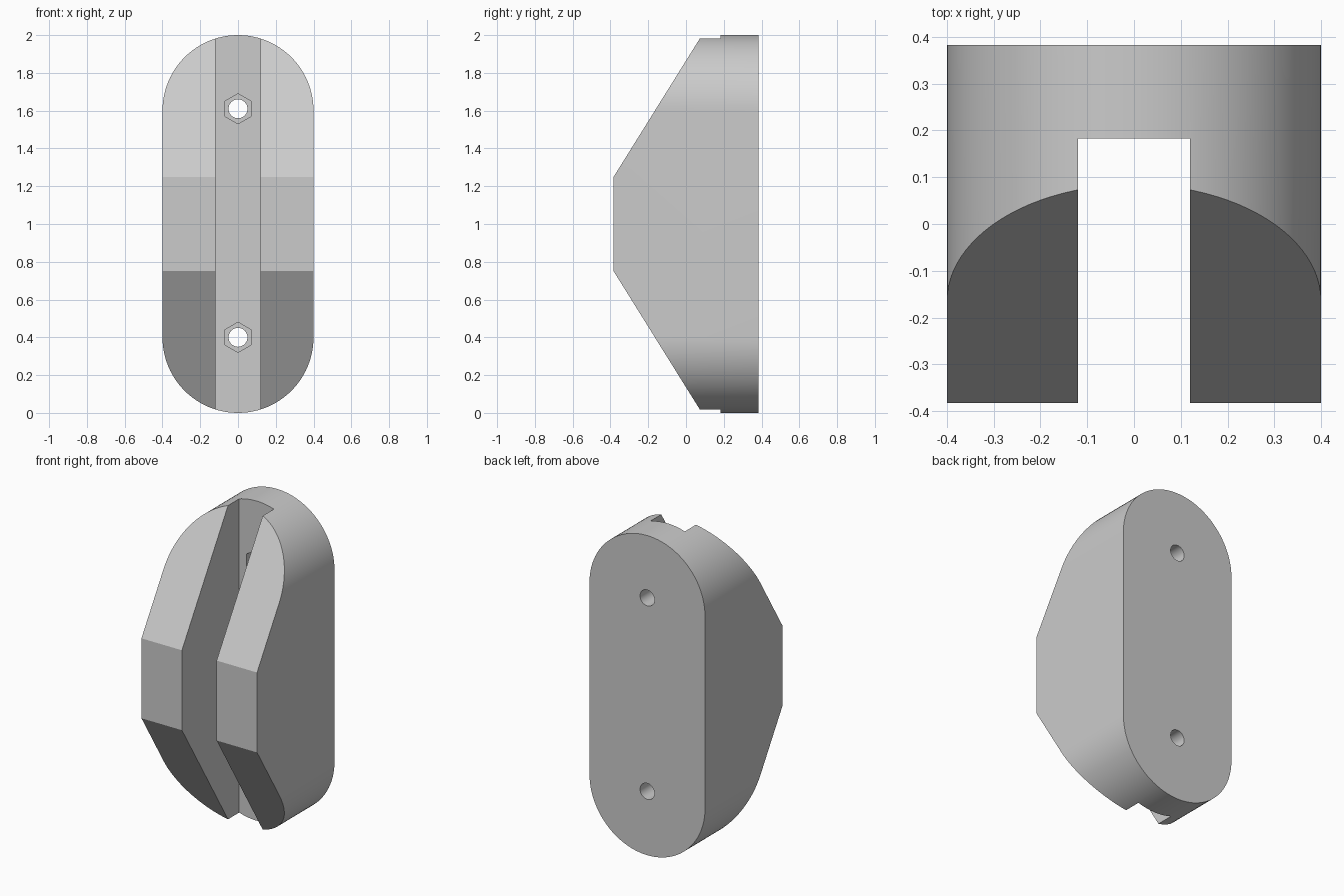
import bpy, bmesh, math
from mathutils import Vector, Matrix

if "Cube" in bpy.data.objects:
    bpy.data.objects.remove(bpy.data.objects["Cube"], do_unlink=True)

RADIUS, DEPTH = 0.4, 0.383       # outline radius, half depth
FLOOR = 0.183                    # slot floor position in y
HOLES = (0.4, 1.61)

grey = bpy.data.materials.new("plain grey")
grey.use_nodes = True
colour = (0.6, 0.6, 0.6, 1)
grey.diffuse_color = colour
grey.node_tree.nodes["Principled BSDF"].inputs["Base Color"].default_value = colour


def make_object(name, bm):
    bmesh.ops.recalc_face_normals(bm, faces=bm.faces)
    mesh = bpy.data.meshes.new(name)
    bm.to_mesh(mesh)
    bm.free()
    mesh.materials.append(grey)
    obj = bpy.data.objects.new(name, mesh)
    bpy.context.collection.objects.link(obj)
    return obj


def prism(name, outline, y0, y1, cuts=()):
    """Extrude an (x, z) outline along y, then trim it with planes."""
    bm = bmesh.new()
    face = bm.faces.new([bm.verts.new((x, y0, z)) for x, z in outline])
    side = bmesh.ops.extrude_face_region(bm, geom=[face])["geom"]
    verts = [v for v in side if isinstance(v, bmesh.types.BMVert)]
    bmesh.ops.translate(bm, verts=verts, vec=(0, y1 - y0, 0))
    bmesh.ops.recalc_face_normals(bm, faces=bm.faces)
    for point, normal in cuts:
        geom = bm.verts[:] + bm.edges[:] + bm.faces[:]
        cut = bmesh.ops.bisect_plane(bm, geom=geom, plane_co=point,
                                     plane_no=normal, clear_outer=True)
        edges = [e for e in cut["geom_cut"] if isinstance(e, bmesh.types.BMEdge)]
        bmesh.ops.contextual_create(bm, geom=edges)
    return make_object(name, bm)


def ring(radius, count, z):
    return [(radius * math.sin(math.tau * i / count),
             z + radius * math.cos(math.tau * i / count)) for i in range(count)]


# Rounded block with sloping upper and lower front
arc = [math.pi * i / 48 for i in range(49)]
outline = [(RADIUS * math.cos(a), 1.6 + RADIUS * math.sin(a)) for a in arc]
outline += [(-RADIUS * math.cos(a), 0.4 - RADIUS * math.sin(a)) for a in arc]
slopes = [(Vector((0, -DEPTH, 1 + s * 0.25)), Vector((0, -0.73, s * 0.455)))
          for s in (1, -1)]
body = prism("slotted_block", outline, -DEPTH, DEPTH, slopes)

# Cutters: central slot, hexagonal nut pockets and bolt holes
slot = [(-0.12, -0.2), (0.12, -0.2), (0.12, 2.2), (-0.12, 2.2)]
cutters = [prism("slot_cutter", slot, -0.6, FLOOR)]
for z in HOLES:
    cutters.append(prism("nut_pocket_cutter", ring(0.08, 6, z), FLOOR - 0.1, FLOOR + 0.08))
    cutters.append(prism("bolt_hole_cutter", ring(0.05, 48, z), FLOOR - 0.15, DEPTH + 0.1))

for cutter in cutters:
    mod = body.modifiers.new(cutter.name, "BOOLEAN")
    mod.operation, mod.solver, mod.object = "DIFFERENCE", "EXACT", cutter

# Apply the cuts, drop the cutters and shade
bpy.ops.object.select_all(action="DESELECT")
bpy.context.view_layer.objects.active = body
body.select_set(True)
for mod in list(body.modifiers):
    bpy.ops.object.modifier_apply(modifier=mod.name)
for cutter in cutters:
    bpy.data.objects.remove(cutter, do_unlink=True)
bpy.ops.object.shade_smooth_by_angle(angle=math.radians(25))
